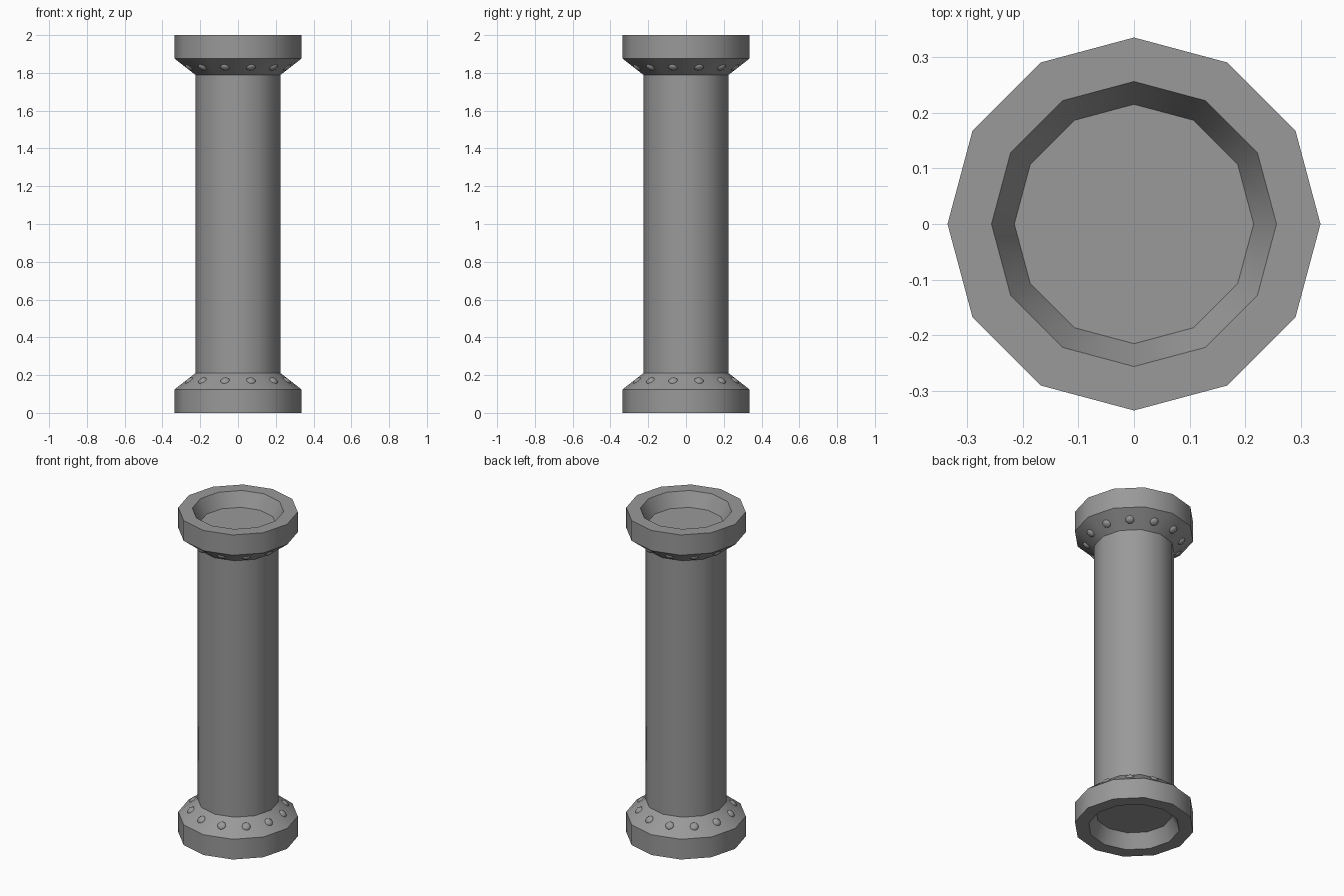
import bpy, bmesh, math
from mathutils import Matrix, Vector

if "Cube" in bpy.data.objects:
    bpy.data.objects.remove(bpy.data.objects["Cube"])

SIDES, H = 12, 2.0

# Dark grey finish shared by every part
grey = bpy.data.materials.new("dark_grey")
grey.diffuse_color = (0.32, 0.32, 0.32, 1)
grey.use_nodes = True
grey.node_tree.nodes["Principled BSDF"].inputs["Base Color"].default_value = grey.diffuse_color


def finish(bm, name):
    bmesh.ops.recalc_face_normals(bm, faces=bm.faces)
    me = bpy.data.meshes.new(name)
    bm.to_mesh(me)
    bm.free()
    me.materials.append(grey)
    ob = bpy.data.objects.new(name, me)
    bpy.context.collection.objects.link(ob)
    bpy.ops.object.select_all(action='DESELECT')
    ob.select_set(True)
    bpy.context.view_layer.objects.active = ob
    bpy.ops.object.shade_smooth_by_angle(angle=math.radians(35))
    return ob


# Column body: half profile (radius, z), mirrored to the upper end, then lathed
half = [(0.215, 0.085), (0.256, 0), (0.335, 0), (0.335, 0.125), (0.226, 0.21)]
profile = half + [(r, H - z) for r, z in reversed(half)]
bm = bmesh.new()
rings = []
for r, z in profile:
    rings.append([bm.verts.new((r * math.cos(math.tau * i / SIDES),
                                r * math.sin(math.tau * i / SIDES), z))
                  for i in range(SIDES)])
for a, b in zip(rings, rings[1:]):
    for i in range(SIDES):
        j = (i + 1) % SIDES
        bm.faces.new((a[i], a[j], b[j], b[i]))
bm.faces.new(rings[0])      # recessed floors at both ends
bm.faces.new(rings[-1])
finish(bm, "column_body")


# Rivets: flattened domes centred on each sloped collar face
def rivets(name, z, direction):
    bm = bmesh.new()
    r = 0.275 * math.cos(math.pi / SIDES)
    for i in range(SIDES):
        a = math.tau * (i + 0.5) / SIDES
        n = Vector((0.085 * math.cos(a), 0.085 * math.sin(a), 0.107 * direction))
        rot = n.to_track_quat('Z', 'Y').to_matrix().to_4x4()
        m = (Matrix.Translation((r * math.cos(a), r * math.sin(a), z)) @ rot
             @ Matrix.Diagonal((1, 1, 0.55, 1)))
        bmesh.ops.create_uvsphere(bm, u_segments=12, v_segments=8,
                                  radius=0.025, matrix=m)
    finish(bm, name)


rivets("lower_rivets", 0.169, 1)
rivets("upper_rivets", H - 0.169, -1)
